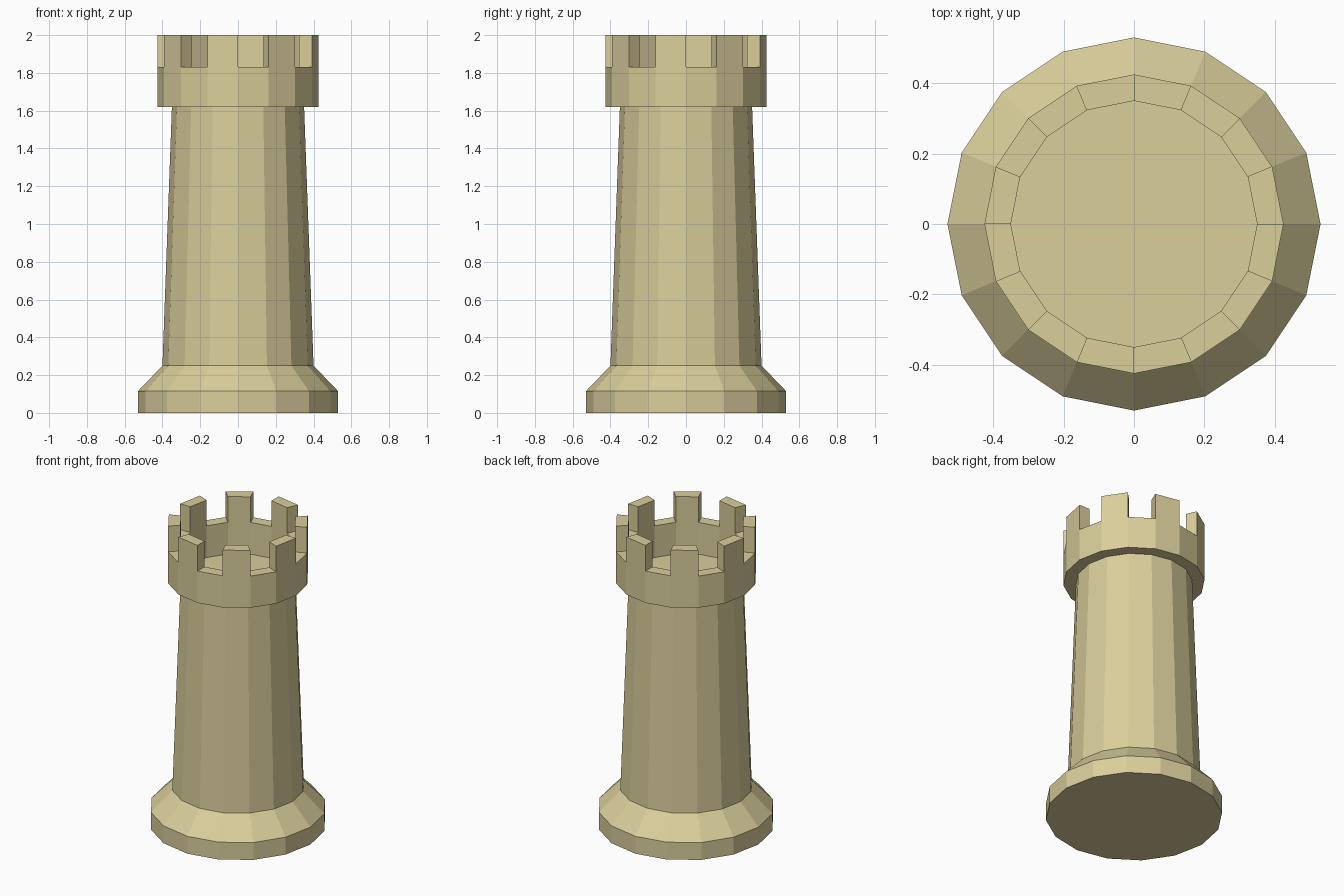
import bpy, bmesh, math

if "Cube" in bpy.data.objects:
    bpy.data.objects.remove(bpy.data.objects["Cube"])

SIDES = 16
stone = bpy.data.materials.new("cream stone")
stone.diffuse_color = (0.70, 0.62, 0.33, 1)
stone.use_nodes = True
stone.node_tree.nodes["Principled BSDF"].inputs["Base Color"].default_value = stone.diffuse_color


def ring(bm, r, z):
    return [bm.verts.new((r * math.cos(math.tau * i / SIDES),
                          r * math.sin(math.tau * i / SIDES), z)) for i in range(SIDES)]


def bridge(bm, a, b):
    return [bm.faces.new((a[i], a[(i + 1) % SIDES], b[(i + 1) % SIDES], b[i]))
            for i in range(SIDES)]


def finish(bm, name):
    bmesh.ops.recalc_face_normals(bm, faces=bm.faces[:])
    mesh = bpy.data.meshes.new(name)
    bm.to_mesh(mesh)
    bm.free()
    mesh.materials.append(stone)
    bpy.context.collection.objects.link(bpy.data.objects.new(name, mesh))


# Tower body: foot, sloped plinth and tapering shaft; its cap is the crown floor
bm = bmesh.new()
profile = [(0.53, 0), (0.53, 0.115), (0.40, 0.25), (0.35, 1.62)]
rings = [ring(bm, r, z) for r, z in profile]
for lower, upper in zip(rings, rings[1:]):
    bridge(bm, lower, upper)
bm.faces.new(rings[0])
bm.faces.new(rings[-1])
finish(bm, "tower_body")

# Crown: hollow parapet wall with every other segment raised as a merlon
bm = bmesh.new()
loops = [ring(bm, r, z) for r, z in [(0.35, 1.62), (0.425, 1.62), (0.425, 1.83), (0.35, 1.83)]]
bands = [bridge(bm, loops[i], loops[(i + 1) % 4]) for i in range(4)]
bmesh.ops.recalc_face_normals(bm, faces=bm.faces[:])
raised = bmesh.ops.extrude_discrete_faces(bm, faces=bands[2][1::2])["faces"]
for face in raised:
    for v in face.verts:
        v.co.z = 2.0
bmesh.ops.remove_doubles(bm, verts=bm.verts[:], dist=1e-5)
finish(bm, "crown")
